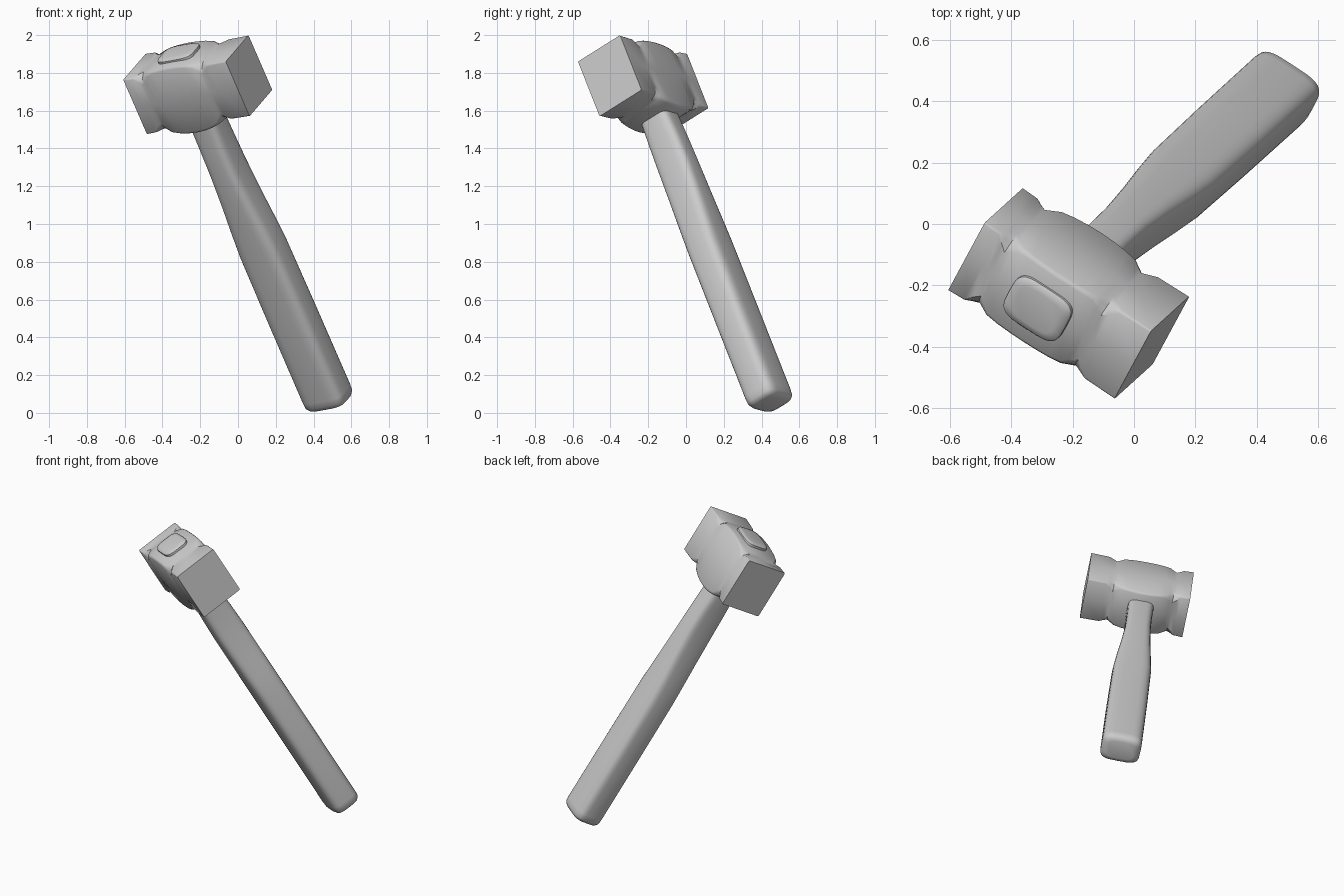
import bpy, bmesh, math
from mathutils import Vector, Matrix

if "Cube" in bpy.data.objects:
    bpy.data.objects.remove(bpy.data.objects["Cube"])

# Tilted tool frame: X = head length, Y = head width, Z = handle axis
d = Vector((-0.375, -0.340, 0.863)).normalized()
s = Vector((0.415, 0.768, 0.484))
s = (s - d * s.dot(d)).normalized()
h = s.cross(d)
FRAME = Matrix((h, s, d)).transposed().to_4x4()
FRAME.translation = Vector((-0.24, -0.209, 1.732))


def loft(name, rings, angle):
    """Skin closed rings of equal point count, cap both ends."""
    bm = bmesh.new()
    loops = [[bm.verts.new(p) for p in ring] for ring in rings]
    n = len(loops[0])
    for a, b in zip(loops, loops[1:]):
        for i in range(n):
            j = (i + 1) % n
            bm.faces.new((a[i], a[j], b[j], b[i]))
    bm.faces.new(loops[0])
    bm.faces.new(loops[-1])
    bmesh.ops.recalc_face_normals(bm, faces=bm.faces)
    me = bpy.data.meshes.new(name)
    bm.to_mesh(me)
    bm.free()
    ob = bpy.data.objects.new(name, me)
    bpy.context.collection.objects.link(ob)
    ob.matrix_world = FRAME
    bpy.ops.object.select_all(action='DESELECT')
    ob.select_set(True)
    bpy.context.view_layer.objects.active = ob
    bpy.ops.object.shade_smooth_by_angle(angle=math.radians(angle))
    return ob


def head_ring(x, c):
    """Square section with chamfer c and barrel bulge in the middle of the head."""
    k = max(0.0, 1 - (x / 0.2) ** 2)
    a, top, bot = 0.1445, 0.168 + 0.024 * k, -0.168 - 0.045 * k
    m = 0.010 * k
    r = c * 0.38
    return [(x, y, z) for y, z in (
        (a, bot + c), (a + m, 0), (a, top - c), (a - r, top - r), (a - c, top),
        (0, top + m / 2), (-a + c, top), (-a + r, top - r), (-a, top - c),
        (-a - m, 0), (-a, bot + c), (-a + r, bot + r), (-a + c, bot),
        (0, bot - m / 2), (a - c, bot), (a - r, bot + r))]


def oval_ring(z, a, b, power=4, n=32):
    """Squarish oval section of the handle."""
    pts = []
    for i in range(n):
        t = 2 * math.pi * i / n
        co, si = math.cos(t), math.sin(t)
        pts.append((a * math.copysign(abs(co) ** (2 / power), co),
                    b * math.copysign(abs(si) ** (2 / power), si), z))
    return pts


# Hammer head: short and long striking blocks, notched corners, bulged cheeks
head = [(-0.295, 0.006), (-0.288, 0.006), (-0.235, 0.010), (-0.212, 0.032),
        (-0.19, 0.052), (-0.168, 0.036), (-0.145, 0.018), (-0.10, 0.014),
        (-0.05, 0.014), (0, 0.014), (0.05, 0.014), (0.10, 0.014),
        (0.145, 0.018), (0.168, 0.036), (0.19, 0.052), (0.212, 0.032),
        (0.24, 0.010), (0.352, 0.006), (0.36, 0.006)]
loft("hammer_head", [head_ring(x, c) for x, c in head], 40)

# Handle: wide grip, narrower neck running up into the head
grip = [(-1.952, 0.085, 0.06), (-1.945, 0.110, 0.082), (-1.925, 0.124, 0.094),
        (-1.89, 0.126, 0.096), (-1.4, 0.125, 0.096), (-1.0, 0.121, 0.097),
        (-0.85, 0.110, 0.098), (-0.7, 0.096, 0.099), (-0.5, 0.082, 0.100),
        (-0.35, 0.080, 0.096), (-0.2, 0.082, 0.088), (0.0, 0.09, 0.08)]
loft("handle", [oval_ring(*g) for g in grip], 50)

# Handle end showing through the top of the head
loft("handle_tip", [oval_ring(0.0, 0.11, 0.085), oval_ring(0.202, 0.11, 0.085),
                    oval_ring(0.209, 0.104, 0.079), oval_ring(0.213, 0.08, 0.06)], 40)
